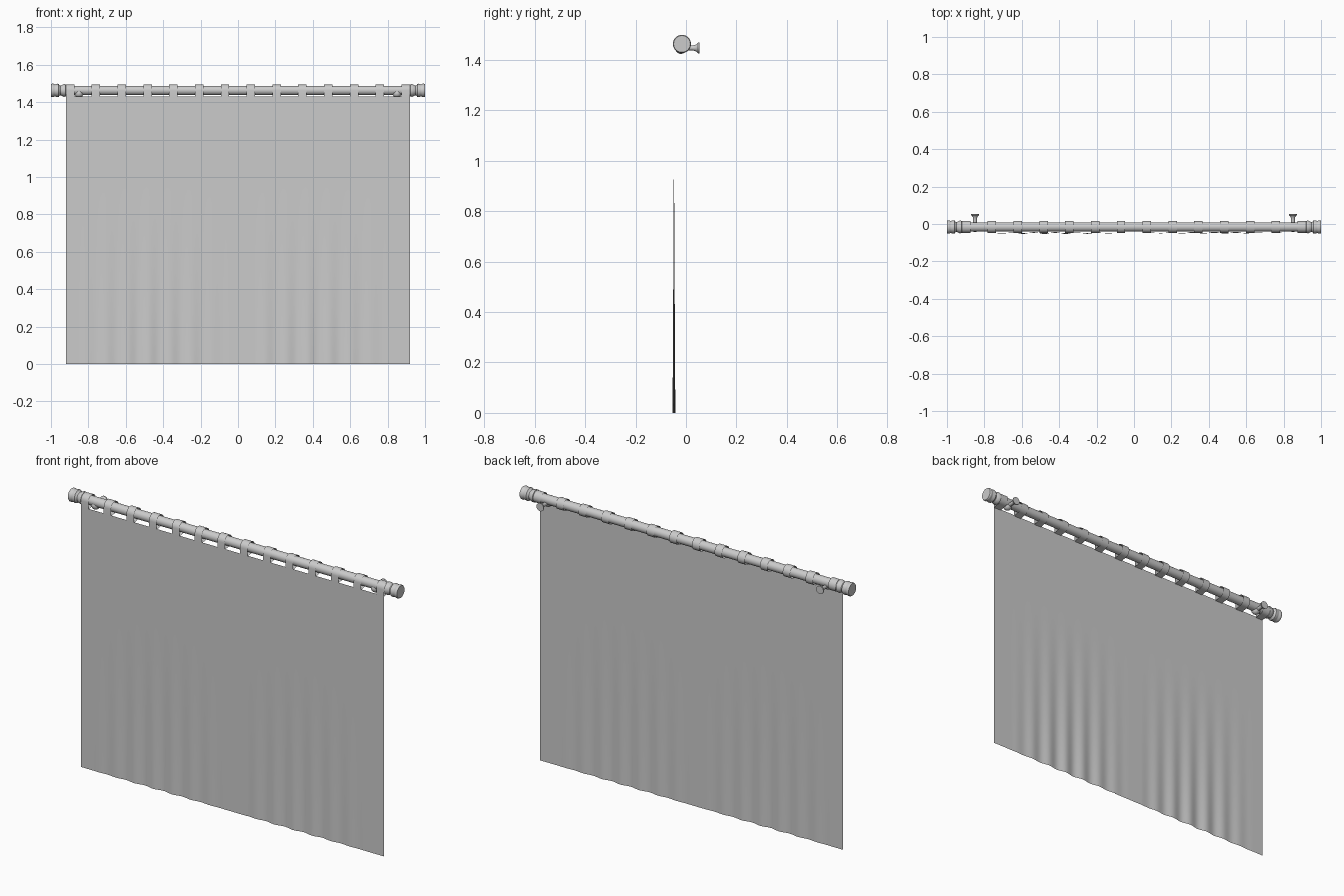
import bpy, bmesh, math
from mathutils import Matrix

if "Cube" in bpy.data.objects:
    bpy.data.objects.remove(bpy.data.objects["Cube"])

ROD_Y, ROD_Z = -0.016, 1.463
TOP = 1.43          # top edge of the cloth
PITCH, TAB_W = 0.138, 0.045

grey = bpy.data.materials.new("light_grey")
grey.diffuse_color = (0.6, 0.6, 0.6, 1)
grey.use_nodes = True
grey.node_tree.nodes["Principled BSDF"].inputs["Base Color"].default_value = grey.diffuse_color


def finish(name, bm, angle=35):
    me = bpy.data.meshes.new(name)
    bm.to_mesh(me)
    bm.free()
    me.materials.append(grey)
    ob = bpy.data.objects.new(name, me)
    bpy.context.collection.objects.link(ob)
    bpy.ops.object.select_all(action='DESELECT')
    ob.select_set(True)
    bpy.context.view_layer.objects.active = ob
    bpy.ops.object.shade_smooth_by_angle(angle=math.radians(angle))
    return ob


def lathe(name, profile, matrix, n=32):
    """Revolve (radius, height) pairs about z, close the ends, then place."""
    bm = bmesh.new()
    rings = [[bm.verts.new((r * math.cos(2 * math.pi * i / n),
                            r * math.sin(2 * math.pi * i / n), h))
              for i in range(n)] for r, h in profile]
    for a, b in zip(rings, rings[1:]):
        for i in range(n):
            j = (i + 1) % n
            bm.faces.new((a[i], a[j], b[j], b[i]))
    bm.faces.new(rings[0][::-1])
    bm.faces.new(rings[-1])
    bm.transform(matrix)
    bmesh.ops.recalc_face_normals(bm, faces=bm.faces)
    return finish(name, bm)


def grid(bm, nu, nv, fn):
    vs = [[bm.verts.new(fn(u / nu, v / nv)) for u in range(nu + 1)]
          for v in range(nv + 1)]
    for v in range(nv):
        for u in range(nu):
            bm.faces.new((vs[v][u], vs[v][u + 1], vs[v + 1][u + 1], vs[v + 1][u]))


def panel(name, x0, y0, fold_mid):
    """Cloth sheet with folds growing toward the hem, and eight rod loops."""
    width = 7 * PITCH + TAB_W
    bm = bmesh.new()

    def cloth(u, v):
        x, z = x0 + width * u, TOP * v
        side = max(0, 1 - ((x - fold_mid) / 0.4) ** 2)
        fall = max(0, 1 - z / 0.95) ** 1.2
        return (x, y0 + 0.005 * side * fall
                * math.sin(2 * math.pi * (x - fold_mid) / 0.115), z)
    grid(bm, 120, 24, cloth)

    # loops: up the front, over the rod, and back to the cloth underneath
    r = abs(y0 - ROD_Y)
    path = [(y0, TOP - 0.005)]
    for i in range(25):
        a = math.pi - 1.5 * math.pi * i / 24
        path.append((ROD_Y + r * math.cos(a), ROD_Z + r * math.sin(a)))
    path.append((y0, TOP - 0.005))
    last = len(path) - 1
    for k in range(8):
        xa = x0 + k * PITCH
        grid(bm, 1, last, lambda u, v: (xa + TAB_W * u, *path[round(v * last)]))
    return finish(name, bm, 50)


# curtain panels overlapping in the middle
panel("left_curtain", -0.92, -0.0485, -0.45)
panel("right_curtain", -0.092, -0.0470, 0.40)

# rod
along_x = Matrix.Translation((0, ROD_Y, ROD_Z)) @ Matrix.Rotation(math.pi / 2, 4, 'Y')
lathe("rod", [(0.025, -0.93), (0.025, 0.93)], along_x)

finial = [(0.026, 0.918), (0.033, 0.922), (0.034, 0.932), (0.029, 0.942),
          (0.026, 0.949), (0.028, 0.954), (0.035, 0.959), (0.036, 0.967),
          (0.033, 0.976), (0.033, 0.982), (0.036, 0.988), (0.036, 0.995),
          (0.033, 1.0)]
bracket = [(0.010, -0.02), (0.010, 0.026), (0.012, 0.036), (0.016, 0.043),
           (0.022, 0.048), (0.022, 0.053)]
for s, side in ((-1, "left"), (1, "right")):
    # turned end knob
    lathe(side + "_finial", [(r, s * h) for r, h in finial], along_x)
    # wall bracket: flared stem and the rounded cup that holds the rod
    to_y = Matrix.Translation((s * 0.85, 0, 1.447)) @ Matrix.Rotation(-math.pi / 2, 4, 'X')
    lathe(side + "_bracket_stem", bracket, to_y)
    bm = bmesh.new()
    bmesh.ops.create_uvsphere(bm, u_segments=24, v_segments=16, radius=0.0235,
                              matrix=Matrix.Translation((s * 0.85, -0.02, 1.447)))
    finish(side + "_bracket_cup", bm)
